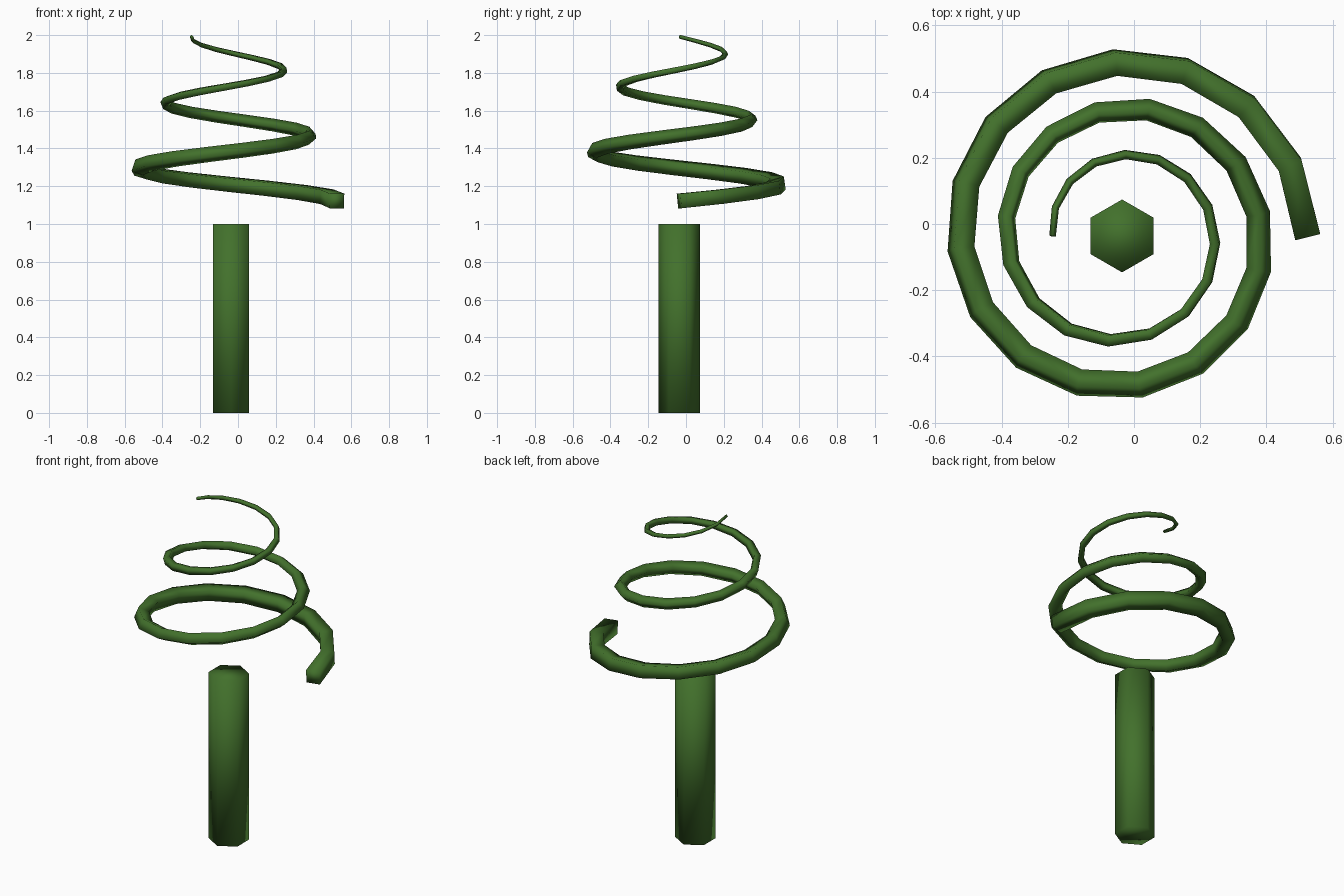
import bpy
from math import sin, cos, pi
from mathutils import Vector

if "Cube" in bpy.data.objects:
    bpy.data.objects.remove(bpy.data.objects["Cube"])

CENTRE = Vector((-0.036, -0.036, 0))

green = bpy.data.materials.new("green")
green.diffuse_color = (0.055, 0.165, 0.025, 1)
green.use_nodes = True
green.node_tree.nodes["Principled BSDF"].inputs["Base Color"].default_value = green.diffuse_color


def sweep(name, path, radii, sides, side, phase):
    """Sweep a polygon along a path without twisting it; side sets the first direction."""
    segs = [(b - a).normalized() for a, b in zip(path, path[1:])]
    tangents = [segs[0]] + [(a + b).normalized() for a, b in zip(segs, segs[1:])] + [segs[-1]]
    verts, faces = [], []
    u, prev = side, tangents[0]
    for p, r, t in zip(path, radii, tangents):
        u = prev.rotation_difference(t) @ u
        u = (u - t * u.dot(t)).normalized()
        v = t.cross(u)
        prev = t
        for j in range(sides):
            a = phase + 2 * pi * j / sides
            verts.append(p + r * (cos(a) * u + sin(a) * v))
    for i in range(len(path) - 1):
        for j in range(sides):
            k = (j + 1) % sides
            faces.append((i * sides + j, i * sides + k,
                          (i + 1) * sides + k, (i + 1) * sides + j))
    last = (len(path) - 1) * sides
    faces.append(tuple(reversed(range(sides))))
    faces.append(tuple(range(last, last + sides)))
    mesh = bpy.data.meshes.new(name)
    mesh.from_pydata(verts, [], faces)
    mesh.shade_smooth()
    mesh.materials.append(green)
    obj = bpy.data.objects.new(name, mesh)
    bpy.context.collection.objects.link(obj)
    return obj


# Trunk: hexagonal post
sweep("trunk", [CENTRE, CENTRE + Vector((0, 0, 1))], [0.11, 0.11], 6,
      Vector((1, 0, 0)), pi / 6)

# Foliage: square tapering tube, two and a half turns inward and upward
STEPS = 39
path, radii = [], []
for i in range(STEPS + 1):
    f = i / STEPS
    a = 5 * pi * f
    r = 0.56 - 0.35 * f
    path.append(CENTRE + Vector((r * cos(a), r * sin(a), 1.122 + 0.87 * f)))
    radii.append(0.055 - 0.045 * f)
start = (path[1] - path[0]).cross(Vector((0, 0, 1))).normalized()
sweep("spiral_foliage", path, radii, 4, start, pi / 4)
